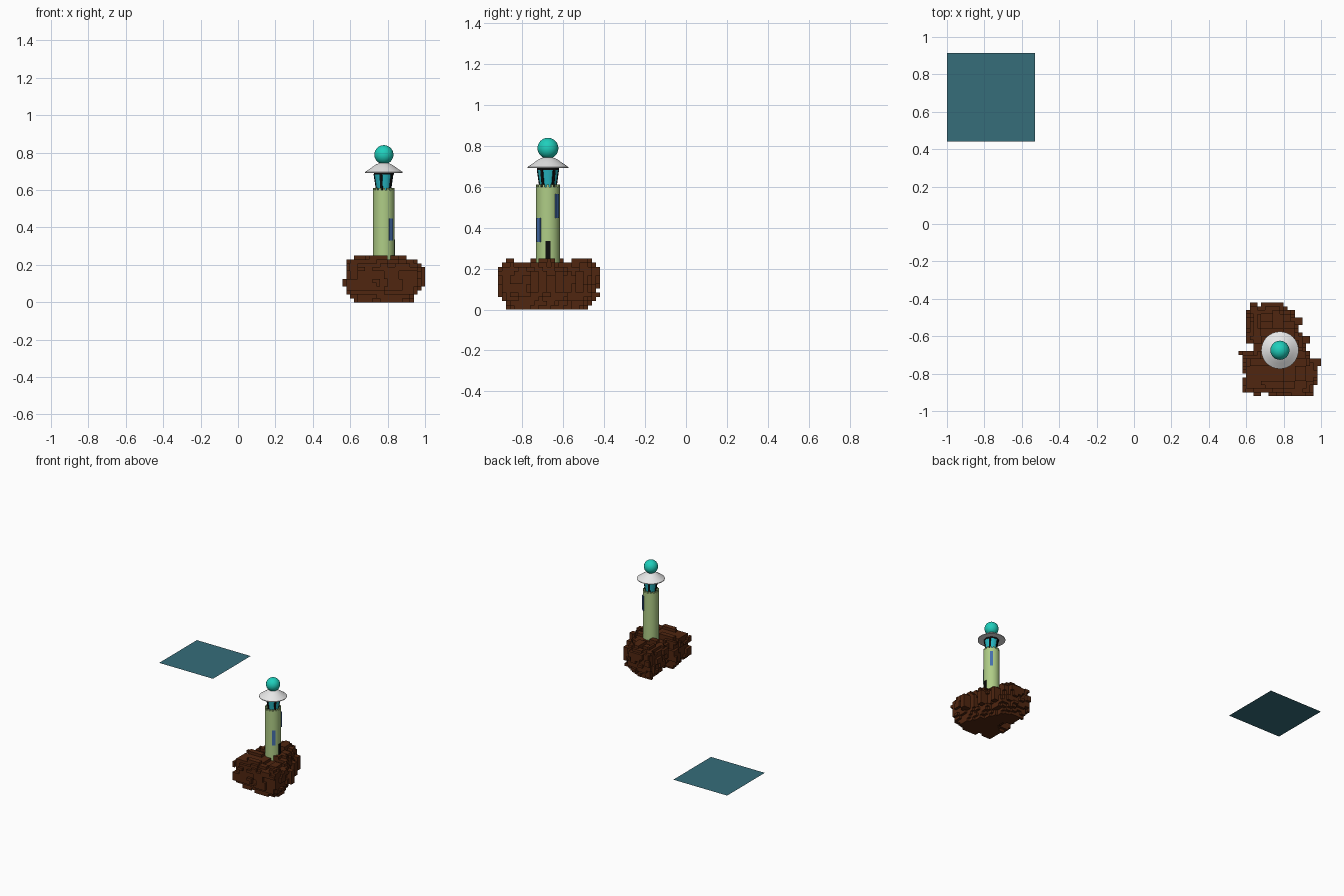
import bpy, bmesh, math, random
from mathutils import Vector, Matrix

if "Cube" in bpy.data.objects:
    bpy.data.objects.remove(bpy.data.objects["Cube"])

random.seed(4)
CX, CY = 0.78, -0.675          # tower axis


def mat(name, r, g, b):
    m = bpy.data.materials.new(name)
    m.diffuse_color = (r, g, b, 1)
    m.use_nodes = True
    m.node_tree.nodes["Principled BSDF"].inputs["Base Color"].default_value = m.diffuse_color
    return m


BROWN = mat("rock brown", 0.080, 0.019, 0.005)
GREEN = mat("pale green", 0.43, 0.61, 0.24)
WHITE = mat("roof white", 0.80, 0.80, 0.80)
TURQ = mat("turquoise", 0.014, 0.62, 0.50)
GLASS = mat("lantern cyan", 0.02, 0.48, 0.55)
BLUE = mat("window blue", 0.06, 0.16, 0.42)
BLACK = mat("black", 0.004, 0.004, 0.004)
WATER = mat("water teal", 0.037, 0.153, 0.195)


def finish(bm, name, material, loc=(0, 0, 0), smooth=False):
    bmesh.ops.recalc_face_normals(bm, faces=bm.faces)
    me = bpy.data.meshes.new(name)
    bm.to_mesh(me)
    bm.free()
    ob = bpy.data.objects.new(name, me)
    ob.location = loc
    me.materials.append(material)
    bpy.context.collection.objects.link(ob)
    if smooth:
        bpy.ops.object.select_all(action='DESELECT')
        ob.select_set(True)
        bpy.context.view_layer.objects.active = ob
        bpy.ops.object.shade_smooth_by_angle(angle=math.radians(30))
    return ob


def lathe(name, profile, material, n=32, smooth=True):
    """Revolve (radius, z) points round the tower axis."""
    bm = bmesh.new()
    rings = [[bm.verts.new((r * math.cos(2 * math.pi * i / n),
                            r * math.sin(2 * math.pi * i / n), z)) for i in range(n)]
             for r, z in profile]
    for a, b in zip(rings, rings[1:]):
        for i in range(n):
            j = (i + 1) % n
            bm.faces.new((a[i], a[j], b[j], b[i]))
    bm.faces.new(rings[0])
    bm.faces.new(rings[-1])
    return finish(bm, name, material, (CX, CY, 0), smooth)


def radial_box(bm, angle, r, z, size, tilt=0.0):
    """Box of size (depth, width, height) facing outward at an angle."""
    m = (Matrix.Rotation(math.radians(angle), 4, 'Z') @ Matrix.Translation((r, 0, z))
         @ Matrix.Rotation(tilt, 4, 'Y') @ Matrix.Diagonal((*size, 1)))
    bmesh.ops.create_cube(bm, size=1, matrix=m)


# Water sheet
bm = bmesh.new()
bmesh.ops.create_grid(bm, x_segments=1, y_segments=1, size=0.236)
finish(bm, "water", WATER, (-0.764, 0.677, 0.055))

# Rock: stepped blocks filling an outline, tapered at bottom and top
OUTLINE = [(.60, -.47), (.63, -.43), (.74, -.43), (.80, -.43), (.86, -.48), (.87, -.54),
           (.91, -.62), (.95, -.71), (.985, -.82), (.96, -.91), (.77, -.915), (.585, -.895),
           (.59, -.80), (.57, -.69), (.68, -.66), (.605, -.64), (.61, -.52)]
SPURS = [(.90, -.515), (.95, -.615), (1.0, -.735)]
TAPER = [(0, .05), (.04, .03), (.07, .005), (.19, 0), (.22, .015), (.26, .04)]


def depth_inside(x, y):
    p, inside, best = Vector((x, y)), False, 9.0
    for a, b in zip(OUTLINE, OUTLINE[1:] + OUTLINE[:1]):
        a, b = Vector(a), Vector(b)
        t = max(0, min(1, (p - a).dot(b - a) / (b - a).length_squared))
        best = min(best, (p - a.lerp(b, t)).length)
        if (a.y > y) != (b.y > y) and x < a.x + (y - a.y) / (b.y - a.y) * (b.x - a.x):
            inside = not inside
    return best if inside else -best


def taper(z):
    for (z0, a), (z1, b) in zip(TAPER, TAPER[1:]):
        if z <= z1:
            return a + (b - a) * (z - z0) / (z1 - z0)
    return TAPER[-1][1]


NX, NY, NZ = 22, 25, 12
S, SZ = 0.02, 0.25 / 12
X0, Y0 = 0.56, -0.92
cells, jitter, tops = set(), {}, {}
for i in range(NX):
    for j in range(NY):
        x, y = X0 + (i + .5) * S, Y0 + (j + .5) * S
        d = depth_inside(x, y)
        top = tops.setdefault((i // 3, j // 2), random.choice((10, 11, 11, 12)))
        for k in range(NZ):
            z = (k + .5) * SZ
            key = ((i + k // 2) // 2, (j + k // 2) // 3, k // 2)
            off = jitter.setdefault(key, random.uniform(-.01, .02))
            spur = any(sx - .12 < x < sx and abs(y - sy) < .017 for sx, sy in SPURS)
            if (d > taper(z) + off and k < top) or (spur and .08 < z < .19):
                cells.add((i, j, k))
bm = bmesh.new()
grid = {}


def corner(c):
    if c not in grid:
        grid[c] = bm.verts.new((X0 + c[0] * S, Y0 + c[1] * S, c[2] * SZ))
    return grid[c]


for c in cells:
    for ax in range(3):
        for sgn in (0, 1):
            nb = list(c)
            nb[ax] += 2 * sgn - 1
            if tuple(nb) in cells:
                continue
            u, v = (ax + 1) % 3, (ax + 2) % 3
            quad = []
            for du, dv in ((0, 0), (1, 0), (1, 1), (0, 1)):
                q = list(c)
                q[ax] += sgn
                q[u] += du
                q[v] += dv
                quad.append(corner(tuple(q)))
            bm.faces.new(quad if sgn else quad[::-1])
finish(bm, "rock", BROWN)

# Tower shaft with small battlements
lathe("tower", [(.058, .20), (.058, .60)], GREEN)
bm = bmesh.new()
for i in range(16):
    radial_box(bm, i * 22.5, .054, .603, (.008, .012, .016))
finish(bm, "battlements", GREEN, (CX, CY, 0))

# Door and windows as thin plates
bm = bmesh.new()
radial_box(bm, 0, .0575, .285, (.006, .024, .10))
finish(bm, "door", BLACK, (CX, CY, 0))
bm = bmesh.new()
radial_box(bm, -50, .0575, .39, (.008, .025, .118))
radial_box(bm, 50, .0575, .507, (.008, .025, .118))
finish(bm, "windows", BLUE, (CX, CY, 0))

# Flared lantern with dark bars and rim
lathe("lantern_glass", [(.038, .595), (.051, .683)], GLASS)
bm = bmesh.new()
for i in range(5):
    radial_box(bm, 36 + i * 72, .0455, .64, (.006, .014, .092), math.atan2(.013, .088))
finish(bm, "lantern_bars", BLACK, (CX, CY, 0))
lathe("lantern_rim", [(.053, .682), (.054, .692)], BLACK)

# Roof
lathe("roof", [(.05, .692), (.10, .692), (.10, .697), (.072, .716), (.045, .735), (.02, .746)], WHITE)

# Ball on top
bm = bmesh.new()
bmesh.ops.create_uvsphere(bm, u_segments=32, v_segments=16, radius=.051)
finish(bm, "ball", TURQ, (CX, CY, .789), True)
